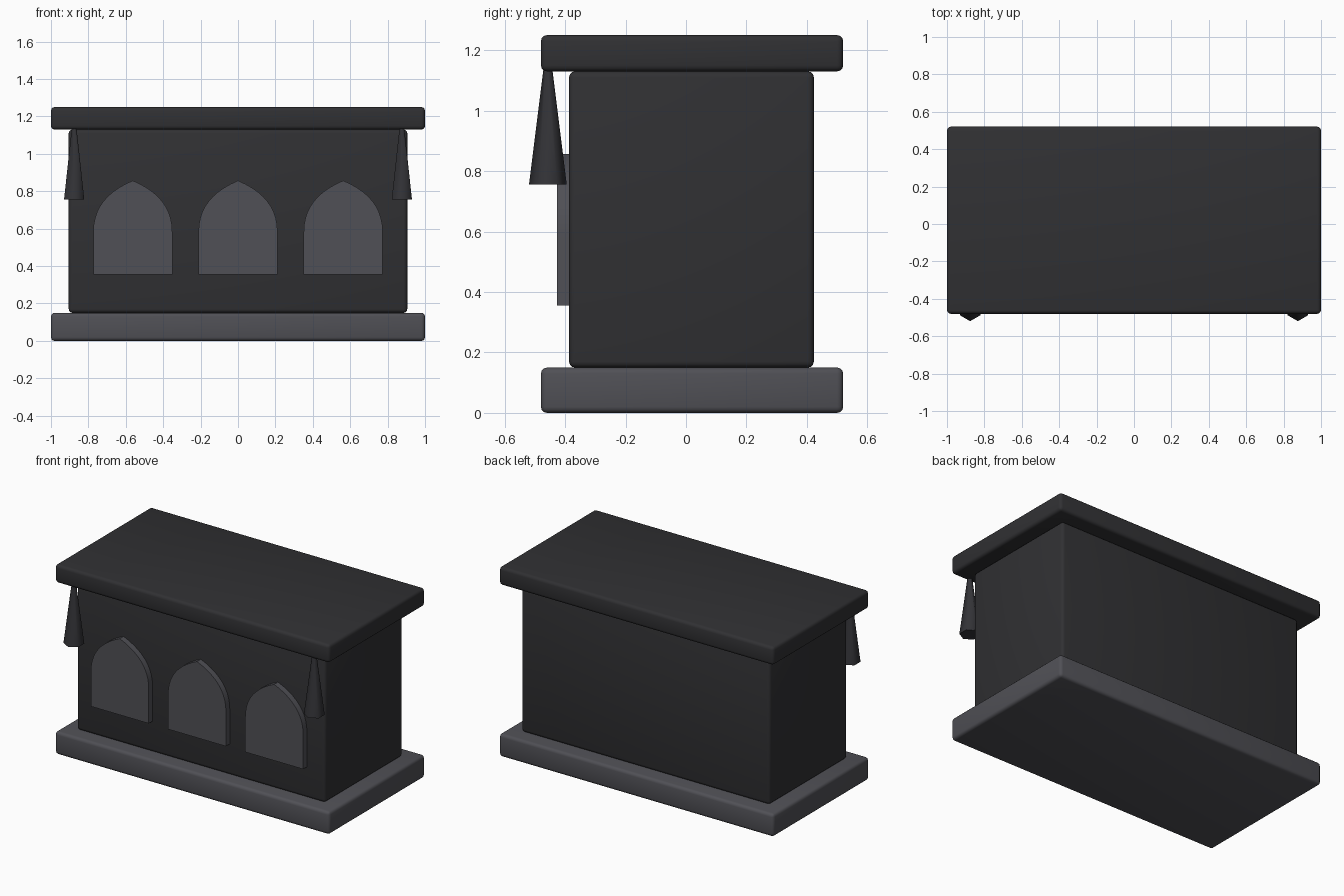
import bpy, bmesh, math

if "Cube" in bpy.data.objects:
    bpy.data.objects.remove(bpy.data.objects["Cube"])


def material(name, color):
    m = bpy.data.materials.new(name)
    m.diffuse_color = (*color, 1)
    m.use_nodes = True
    m.node_tree.nodes["Principled BSDF"].inputs["Base Color"].default_value = m.diffuse_color
    return m


DARK = material("dark_stone", (0.03, 0.03, 0.033))
GREY = material("grey_stone", (0.08, 0.08, 0.092))
CLOTH = material("dark_drape", (0.033, 0.033, 0.038))


def finish(name, bm, mat, angle=30):
    bmesh.ops.recalc_face_normals(bm, faces=bm.faces)
    mesh = bpy.data.meshes.new(name)
    bm.to_mesh(mesh)
    bm.free()
    mesh.materials.append(mat)
    ob = bpy.data.objects.new(name, mesh)
    bpy.context.collection.objects.link(ob)
    bpy.ops.object.select_all(action='DESELECT')
    ob.select_set(True)
    bpy.context.view_layer.objects.active = ob
    bpy.ops.object.shade_smooth_by_angle(angle=math.radians(angle))
    return ob


def block(name, lo, hi, mat, bevel=0.02):
    bm = bmesh.new()
    bmesh.ops.create_cube(bm, size=1)
    for v in bm.verts:
        v.co = [(a + b) / 2 + c * (b - a) for a, b, c in zip(lo, hi, v.co)]
    bmesh.ops.bevel(bm, geom=bm.edges[:], offset=bevel, segments=3,
                    profile=0.5, affect='EDGES')
    return finish(name, bm, mat)


def arch_panel(name, cx):
    # Pointed arch outline: straight jambs, then a quadratic curve to the apex
    half, bottom, spring, shoulder, apex = 0.211, 0.355, 0.585, 0.769, 0.857
    n = 10
    right = [(half, bottom)]
    for i in range(n + 1):
        t = i / n
        right.append((half * (1 - t * t),
                      (1 - t) ** 2 * spring + 2 * t * (1 - t) * shoulder + t * t * apex))
    outline = right + [(-x, z) for x, z in reversed(right[:-1])]
    bm = bmesh.new()
    face = bm.faces.new([bm.verts.new((cx + x, -0.427, z)) for x, z in outline])
    ext = bmesh.ops.extrude_face_region(bm, geom=[face], use_keep_orig=True)
    for v in [g for g in ext["geom"] if isinstance(g, bmesh.types.BMVert)]:
        v.co.y = -0.386
    return finish(name, bm, GREY)


def tassel(name, x):
    # Six-sided tapered drop, corners pointing front and back
    bm = bmesh.new()
    bmesh.ops.create_cone(bm, cap_ends=True, segments=6, radius1=0.0625,
                          radius2=0.0125, depth=0.4)
    for v in bm.verts:
        v.co.x += x
        v.co.y -= 0.457
        v.co.z += 0.955
    return finish(name, bm, CLOTH, 65)


# Plinth, chest and lid slab
block("base_plinth", (-1, -0.48, 0), (1, 0.52, 0.15), GREY)
block("body", (-0.905, -0.387, 0.15), (0.905, 0.423, 1.13), DARK)
block("top_slab", (-1, -0.48, 1.13), (1, 0.52, 1.25), DARK)

# Front arches
for side, x in (("left", -0.5625), ("middle", 0), ("right", 0.5625)):
    arch_panel(f"arch_panel_{side}", x)

# Hanging drops at the front corners
for side, x in (("left", -0.876), ("right", 0.876)):
    tassel(f"tassel_{side}", x)
